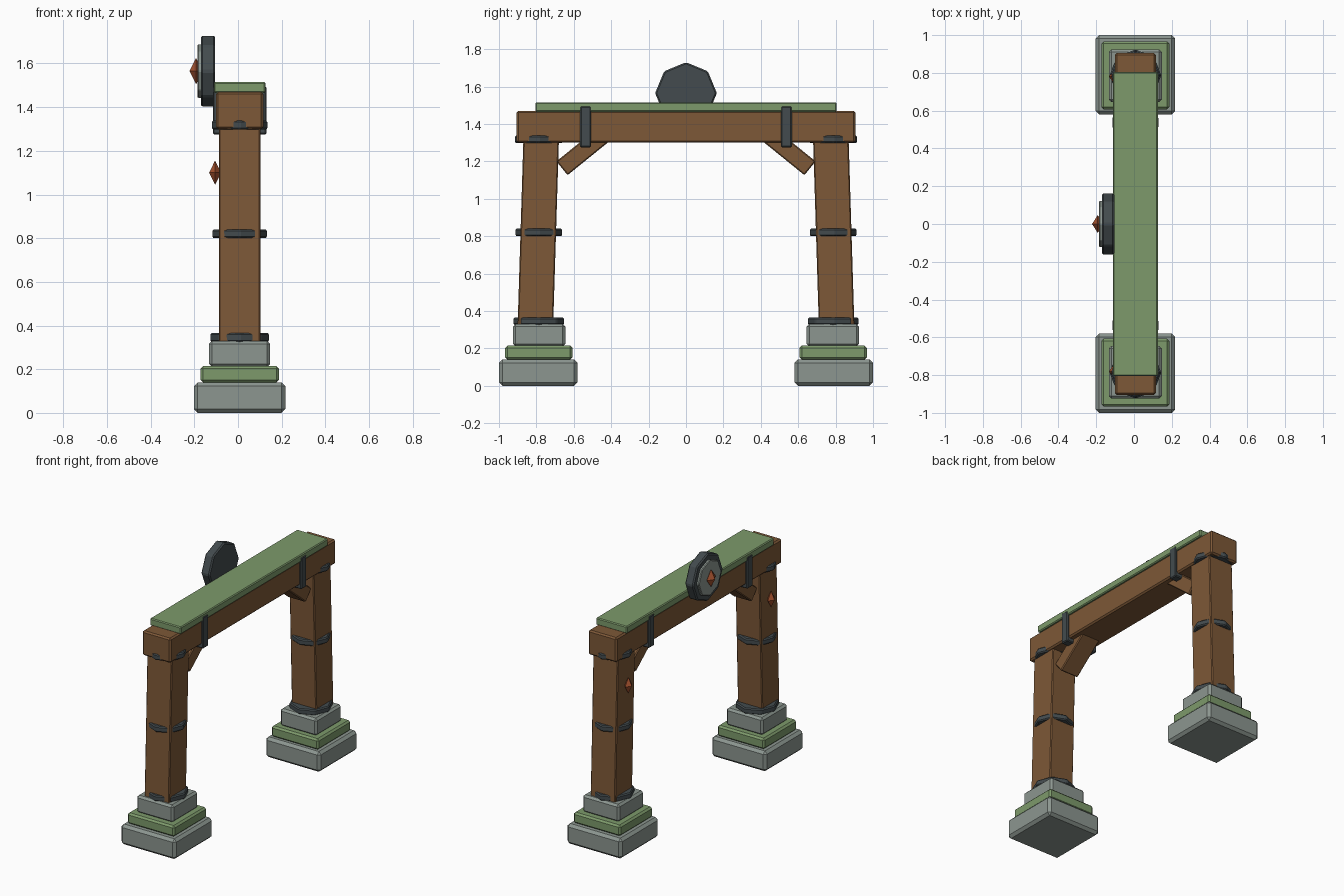
import bpy, bmesh, math
from mathutils import Matrix, Vector

if "Cube" in bpy.data.objects:
    bpy.data.objects.remove(bpy.data.objects["Cube"])

CX = 0.0075  # centre line of the timber frame


def material(name, hexcode):
    rgb = [int(hexcode[i:i + 2], 16) / 255 for i in (0, 2, 4)]
    lin = [((c + 0.055) / 1.055) ** 2.4 for c in rgb]
    m = bpy.data.materials.new(name)
    m.diffuse_color = (*lin, 1)
    m.use_nodes = True
    m.node_tree.nodes["Principled BSDF"].inputs["Base Color"].default_value = m.diffuse_color
    return m


STONE = material("stone", "8c9690")
MOSS = material("moss", "7d9a6b")
WOOD = material("wood", "7d5837")
IRON = material("iron", "434b4e")
RUST = material("rust", "a8532f")


def finish(name, bm, mat, matrix, bevel=0.0):
    if bevel:
        bmesh.ops.bevel(bm, geom=bm.edges[:], offset=bevel, segments=1,
                        affect='EDGES', clamp_overlap=True)
    bm.transform(matrix)
    bmesh.ops.recalc_face_normals(bm, faces=bm.faces[:])
    me = bpy.data.meshes.new(name)
    bm.to_mesh(me)
    bm.free()
    me.materials.append(mat)
    ob = bpy.data.objects.new(name, me)
    bpy.context.collection.objects.link(ob)
    return ob


def box(name, loc, size, mat, bevel=0.008, rx=0.0):
    bm = bmesh.new()
    bmesh.ops.create_cube(bm, size=1, matrix=Matrix.Diagonal((*size, 1)))
    m = Matrix.Translation(loc) @ Matrix.Rotation(rx, 4, 'X')
    return finish(name, bm, mat, m, bevel)


def octagon(name, loc, radius, depth, mat, bevel=0.007, ry=0.0):
    bm = bmesh.new()
    bmesh.ops.create_cone(bm, cap_ends=True, segments=8, radius1=radius,
                          radius2=radius, depth=depth)
    m = Matrix.Translation(loc) @ Matrix.Rotation(ry, 4, 'Y')
    return finish(name, bm, mat, m, bevel)


def gem(name, loc, half):
    # octahedron: hull of six axis points
    bm = bmesh.new()
    for i in range(3):
        for s in (-1, 1):
            v = Vector((0, 0, 0))
            v[i] = s * half[i]
            bm.verts.new(v)
    bmesh.ops.convex_hull(bm, input=bm.verts[:])
    return finish(name, bm, RUST, Matrix.Translation(loc))


for s, side in ((-1, "front"), (1, "back")):
    y = s * 0.787
    # stepped footing
    box(side + "_base_stone", (CX, s * 0.79, 0.07), (0.42, 0.42, 0.14), STONE, 0.018)
    box(side + "_moss_step", (CX, s * 0.787, 0.177), (0.36, 0.36, 0.075), MOSS, 0.012)
    box(side + "_upper_stone", (CX, s * 0.785, 0.27), (0.28, 0.28, 0.12), STONE, 0.014)
    # post leaning inward
    lean = math.atan2(0.03, 0.97)
    box(side + "_post", (CX, s * 0.79, 0.815), (0.19, 0.19, 1.07), WOOD, 0.006, s * lean)
    # iron collars
    for label, z, r in (("lower", 0.345, 0.137), ("middle", 0.82, 0.127), ("upper", 1.318, 0.13)):
        octagon(f"{side}_{label}_collar", (CX, y, z), r, 0.04, IRON)
    # diagonal brace under the beam
    a = math.radians(39)
    mid = 0.15
    box(side + "_brace", (CX, s * (0.663 - mid * math.cos(a)), 1.163 + mid * math.sin(a)),
        (0.14, 2 * mid, 0.095), WOOD, 0.006, -s * a)
    # beam strap and post gem
    box(side + "_beam_strap", (CX, s * 0.537, 1.385), (0.245, 0.058, 0.22), IRON, 0.006)
    gem(side + "_post_gem", (-0.105, s * 0.78, 1.10), (0.027, 0.037, 0.056))

# crossbeam and moss cap
box("crossbeam", (CX, 0, 1.385), (0.217, 1.81, 0.17), WOOD, 0.01)
box("moss_cap", (CX, 0, 1.49), (0.237, 1.61, 0.05), MOSS, 0.006)

# round emblem on the left side
octagon("medallion_rim", (-0.137, 0, 1.565), 0.165, 0.065, IRON, 0.008, math.pi / 2)
octagon("medallion_face", (-0.165, 0, 1.565), 0.125, 0.04, STONE, 0.005, math.pi / 2)
gem("medallion_gem", (-0.192, 0, 1.565), (0.03, 0.047, 0.06))
